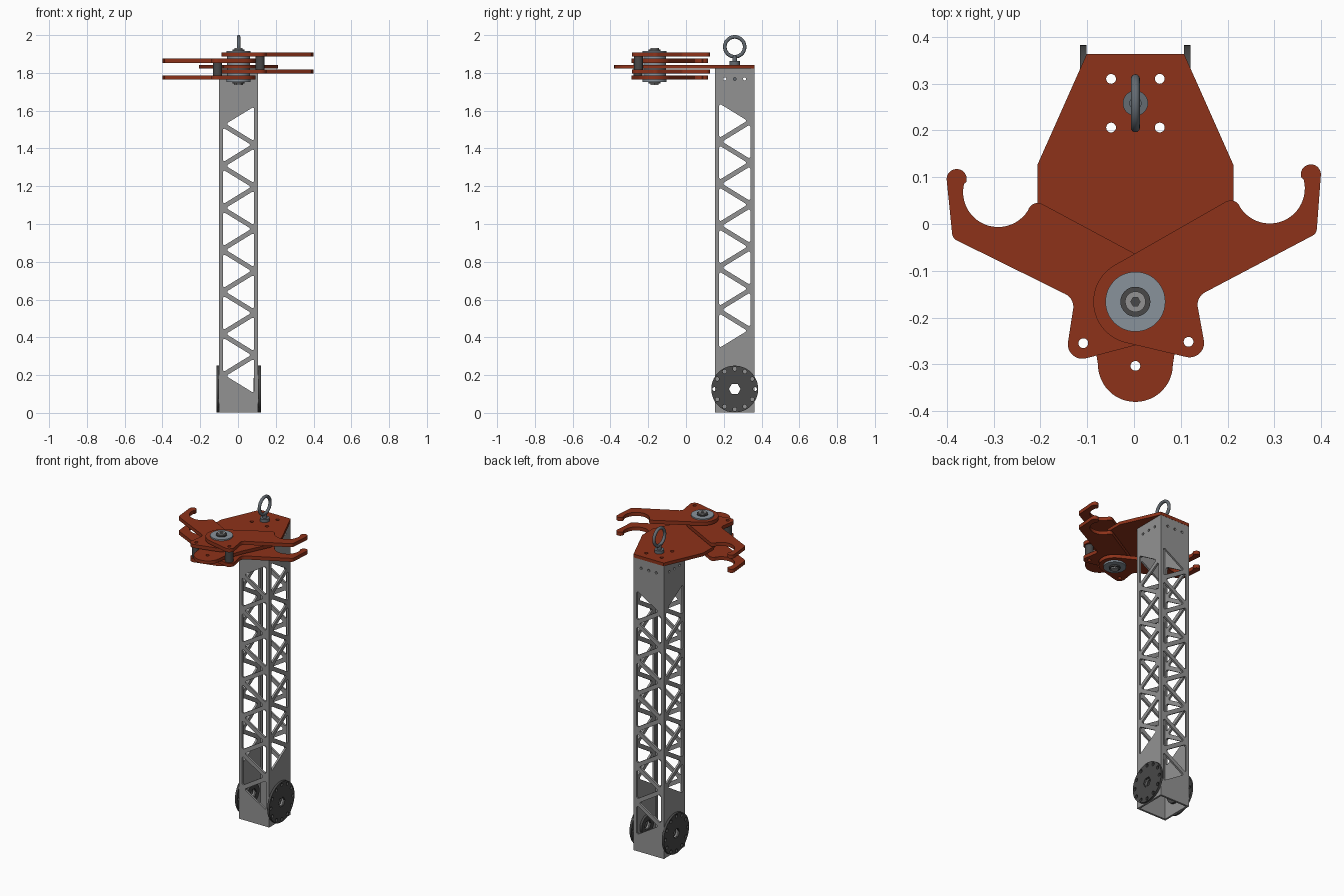
import bpy, bmesh
from math import sin, cos, tan, radians, pi
from mathutils import Matrix, Vector

if "Cube" in bpy.data.objects:
    bpy.data.objects.remove(bpy.data.objects["Cube"])

CX, CY = 0.003, 0.258          # column axis
H, T = 0.104, 0.012            # column half width, wall thickness
PX, PY = 0.003, -0.166         # claw pivot


def material(name, rgb):
    m = bpy.data.materials.new(name)
    m.diffuse_color = (*rgb, 1)
    m.use_nodes = True
    m.node_tree.nodes["Principled BSDF"].inputs["Base Color"].default_value = m.diffuse_color
    return m


RED = material("red_paint", (0.27, 0.032, 0.01))
DARK = material("dark_metal", (0.065, 0.065, 0.065))
GREY = material("grey_metal", (0.29, 0.29, 0.29))
STEEL = material("steel", (0.25, 0.29, 0.33))
BOLT = material("bolt_steel", (0.13, 0.15, 0.17))


def arc(cx, cy, r, a0, a1, n=10):
    return [(cx + r * cos(radians(a0 + (a1 - a0) * i / n)),
             cy + r * sin(radians(a0 + (a1 - a0) * i / n))) for i in range(n + 1)]


def circle(cx, cy, r, n=24, start=0):
    return arc(cx, cy, r, start, start + 360, n)[:-1]


def rounded(pts, r, n=5):
    """Fillet every corner of a polygon."""
    out = []
    for i, p in enumerate(pts):
        p = Vector(p)
        a = (Vector(pts[i - 1]) - p).normalized()
        b = (Vector(pts[(i + 1) % len(pts)]) - p).normalized()
        half = a.angle(b) / 2
        c = p + (a + b).normalized() * r / sin(half)
        v0, v1 = p + a * r / tan(half) - c, p + b * r / tan(half) - c
        for k in range(n + 1):
            out.append(tuple(c + v0.lerp(v1, k / n).normalized() * r))
    return out


def place(x, y, z):
    return Matrix.Translation((x, y, z))


def facing_x(x, y, z):
    """Profile axes u,v become y,z; thickness runs along x."""
    return place(x, y, z) @ Matrix(((0, 0, 1, 0), (1, 0, 0, 0), (0, 1, 0, 0), (0, 0, 0, 1)))


def facing_y(x, y, z):
    return place(x, y, z) @ Matrix.Rotation(pi / 2, 4, 'X')


def plate(name, outline, holes, thick, matrix, mat):
    """Flat profile with holes, extruded equally to both sides."""
    cu = bpy.data.curves.new(name, 'CURVE')
    cu.dimensions, cu.fill_mode, cu.extrude = '2D', 'BOTH', thick / 2
    for loop in [outline] + holes:
        s = cu.splines.new('POLY')
        s.points.add(len(loop) - 1)
        for pt, co in zip(s.points, loop):
            pt.co = (co[0], co[1], 0, 1)
        s.use_cyclic_u = True
    tmp = bpy.data.objects.new(name + "_curve", cu)
    bpy.context.collection.objects.link(tmp)
    dg = bpy.context.evaluated_depsgraph_get()
    me = bpy.data.meshes.new_from_object(tmp.evaluated_get(dg))
    bpy.data.objects.remove(tmp)
    bm = bmesh.new()
    bm.from_mesh(me)
    bmesh.ops.remove_doubles(bm, verts=bm.verts, dist=1e-5)
    bmesh.ops.recalc_face_normals(bm, faces=bm.faces)
    bm.to_mesh(me)
    bm.free()
    me.transform(matrix)
    me.materials.clear()
    me.materials.append(mat)
    ob = bpy.data.objects.new(name, me)
    bpy.context.collection.objects.link(ob)
    return ob


def disc(name, x, y, z0, z1, r, mat, hole=None, n=32):
    return plate(name, circle(0, 0, r, n), [hole] if hole else [], z1 - z0,
                 place(x, y, (z0 + z1) / 2), mat)


# Column walls with triangular lightening cut-outs
def truss(top, count, side):
    """Alternating triangles; side is the edge the first one leans on."""
    tris = []
    for i in range(count):
        s = side if i % 2 == 0 else -side
        z = top - i * 0.1112
        tris.append(rounded([(0.083 * s, z + 0.092), (-0.067 * s, z), (0.083 * s, z - 0.092)], 0.008))
    return tris


def wall(w):
    return [(-w, 0.003), (w, 0.003), (w, 1.823), (-w, 1.823)]


bolt_holes = [circle(u, 1.768, 0.008, 16) for u in (-0.052, 0, 0.052)]
for name, s in (("front", -1), ("back", 1)):
    plate(name + "_column_wall", wall(H), truss(1.53, 13, 1) + bolt_holes, T,
          facing_y(CX, CY + s * (H - T / 2), 0), GREY)
for name, s in (("left", -1), ("right", 1)):
    plate(name + "_column_wall", wall(H - T), truss(1.547, 11, -1) + bolt_holes
          + [circle(0, 0.126, 0.034)], T, facing_x(CX + s * (H - T / 2), CY, 0), GREY)
    # Drive discs and inner hubs
    hexagon = circle(0, 0, 0.031, 6)
    ring = [circle(*p, 0.0105, 14) for p in circle(0, 0, 0.107, 12)]
    plate(name + "_drive_disc", circle(0, 0, 0.124, 64), [hexagon] + ring, 0.014,
          facing_x(CX + s * (H + 0.007), CY, 0.126), DARK)
    plate(name + "_inner_hub", circle(0, 0, 0.06, 32), [hexagon], 0.014,
          facing_x(CX + s * (H - T - 0.007), CY, 0.126), DARK)

# Top plate
half = [(0.104, 0.105), (0.209, -0.131), (0.209, -0.235), (0.125, -0.41), (0.086, -0.52)]
shape = rounded([(-x, y) for x, y in half[:1]] + half[:1] + half[1:4]
                + [(0.08, -0.56), (0.05, -0.638), (-0.05, -0.638), (-0.08, -0.56)]
                + [(-x, y) for x, y in half[3:0:-1]], 0.005, 2)
shape = [(-0.104, 0.105), (0.104, 0.105)] + half[1:] + arc(0, -0.558, 0.08, 0, -180, 24) \
    + [(-x, y) for x, y in half[:0:-1]]
plate("top_plate", shape,
      [circle(u, v, 0.0105, 20) for u in (-0.052, 0.052) for v in (-0.052, 0.052)]
      + [circle(0, -0.561, 0.0105, 20)], 0.02, place(CX, CY, 1.833), RED)

# Claw arms: two stacked plates each, joined by a hollow spacer
K = 1 / 467
claw = (arc(0, 0, 42, 256, 119, 20) + arc(95, 91, 10, 119, 30) + arc(134, 113, 35, 214, 375, 24)
        + arc(175, 127, 10, 200, -3, 16) + arc(173, 73, 8, -3, -63, 6)
        + arc(76, -3, 14, 117, 188, 8) + arc(54, -41, 14.5, 8, -104, 12))
for name, s, turn, zs in (("right", 1, 0, (1.898, 1.807)), ("left", -1, 1.5, (1.864, 1.775))):
    outline = [(x * K * s, y * K) for x, y in claw]
    eye = (53 * K * s, -40 * K)
    spin = Matrix.Rotation(radians(turn), 4, 'Z')
    for level, z in zip(("upper", "lower"), zs):
        plate(f"{name}_claw_{level}", outline, [circle(*eye, 0.0105, 20)], 0.022,
              place(PX, PY, z) @ spin, RED)
    plate(name + "_claw_spacer", circle(*eye, 0.024), [circle(*eye, 0.0105, 20)],
          zs[0] - zs[1] - 0.022, place(PX, PY, sum(zs) / 2) @ spin, DARK)

# Pivot stack
disc("pivot_bushing", PX, PY, 1.765, 1.907, 0.06, STEEL)
disc("pivot_top_washer", PX, PY, 1.908, 1.917, 0.064, STEEL, n=48)
disc("pivot_bottom_washer", PX, PY, 1.753, 1.764, 0.064, STEEL, n=48)
disc("pivot_top_collar", PX, PY, 1.917, 1.923, 0.032, DARK)
disc("pivot_bolt_head", PX, PY, 1.923, 1.931, 0.022, GREY, circle(0, 0, 0.01, 6))
disc("pivot_bottom_collar", PX, PY, 1.745, 1.753, 0.032, DARK)
disc("pivot_nut", PX, PY, 1.737, 1.745, 0.024, GREY, n=6)

# Lifting eye bolt
bpy.ops.mesh.primitive_torus_add(location=(CX, CY, 1.938), rotation=(0, pi / 2, 0), major_radius=0.0525,
                                 minor_radius=0.0095, major_segments=48, minor_segments=16)
eye_ring = bpy.context.object
eye_ring.name = "eye_bolt_ring"
eye_ring.data.materials.append(BOLT)
disc("eye_bolt_neck", CX, CY, 1.85, 1.89, 0.013, BOLT)
disc("eye_bolt_flange", CX, CY, 1.843, 1.862, 0.027, BOLT)
disc("eye_bolt_shank", CX, CY, 1.75, 1.85, 0.012, BOLT)
disc("eye_bolt_nut", CX, CY, 1.803, 1.823, 0.024, BOLT, n=6)

# Smooth curved surfaces, keep edges sharp
bpy.ops.object.select_all(action='SELECT')
bpy.context.view_layer.objects.active = eye_ring
bpy.ops.object.shade_smooth_by_angle(angle=radians(30))
